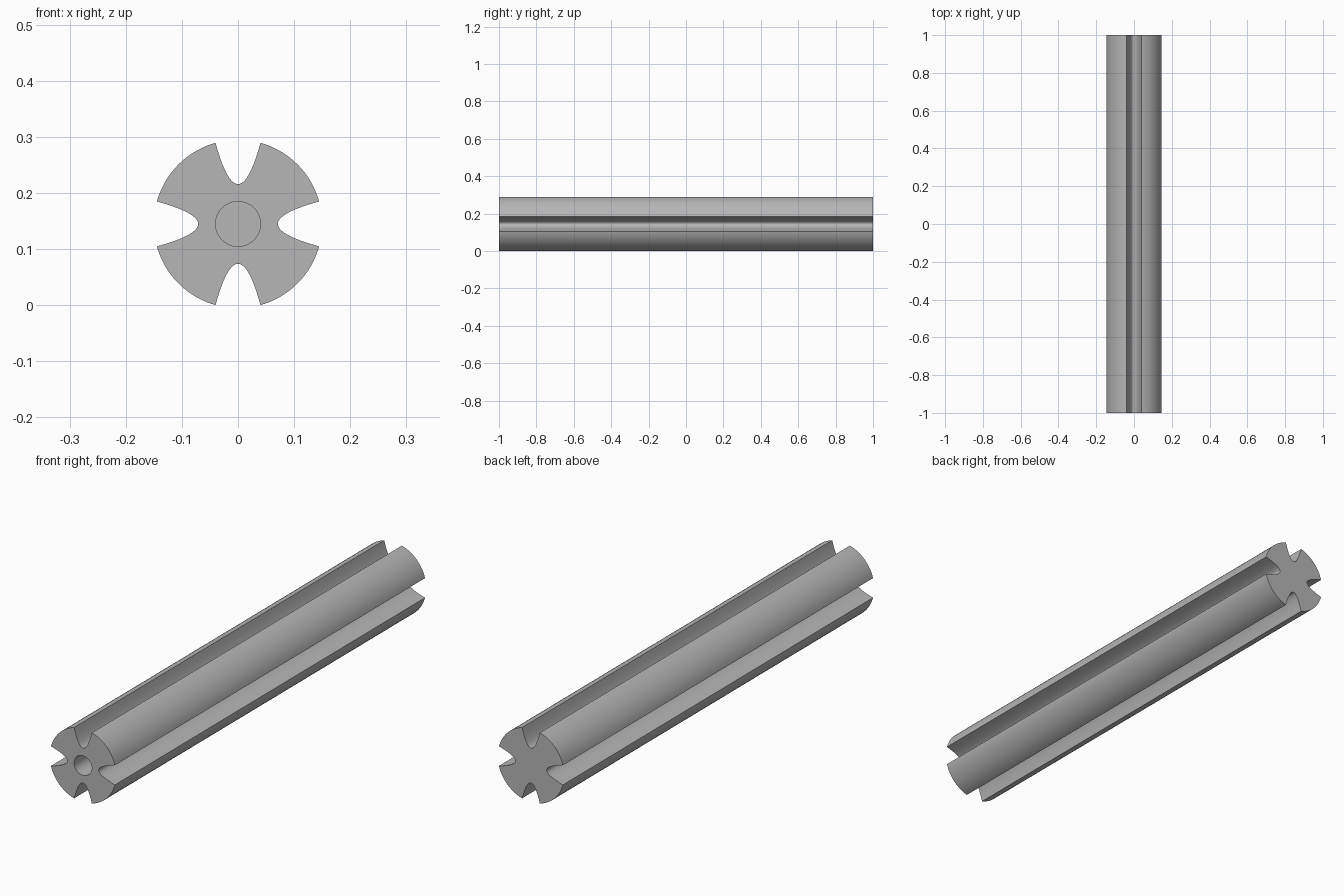
import bpy, bmesh, math
from mathutils import Matrix, Vector

cube = bpy.data.objects.get("Cube")
if cube:
    bpy.data.objects.remove(cube, do_unlink=True)

HALF_LENGTH = 1.0
RADIUS = 0.15
SLOT_HALF = 0.04      # half width of each slot at the rim
SLOT_FLOOR = 0.071    # distance from the axis to the slot floor
BORE_RADIUS = 0.04
BORE_DEPTH = 0.5
RIM = math.sqrt(RADIUS ** 2 - SLOT_HALF ** 2)

# Plain grey metal
metal = bpy.data.materials.new("grey_metal")
metal.use_nodes = True
grey = (0.47, 0.47, 0.47, 1)
metal.diffuse_color = grey
metal.node_tree.nodes["Principled BSDF"].inputs["Base Color"].default_value = grey


def quarter_profile(slot_steps=20, arc_steps=20):
    """One parabolic slot followed by the round rim up to the next slot."""
    pts = []
    for i in range(slot_steps + 1):
        t = 2 * i / slot_steps - 1
        pts.append(Vector((SLOT_HALF * t, SLOT_FLOOR + (RIM - SLOT_FLOOR) * t * t)))
    start = math.atan2(SLOT_HALF, RIM)
    sweep = math.pi / 2 - 2 * start
    for i in range(1, arc_steps):
        a = start + sweep * i / arc_steps
        pts.append(Vector((RADIUS * math.sin(a), RADIUS * math.cos(a))))
    return pts


def ring(bm, pts, y):
    return [bm.verts.new((p.x, y, p.y + RIM)) for p in pts]


def bridge(bm, a, b):
    for i in range(len(a)):
        j = (i + 1) % len(a)
        bm.faces.new((a[i], a[j], b[j], b[i]))


def loop_edges(bm, loop):
    return [bm.edges.get((loop[i - 1], loop[i])) for i in range(len(loop))]


# Cross-section: the quarter repeated around the axis, and the bore circle
quarter = quarter_profile()
section = [Matrix.Rotation(-k * math.pi / 2, 2) @ p for k in range(4) for p in quarter]
circle = [Vector((math.sin(a), math.cos(a))) * BORE_RADIUS
          for a in (math.tau * i / 48 for i in range(48))]

bm = bmesh.new()
# Slotted outer wall and closed back end
front = ring(bm, section, -HALF_LENGTH)
back = ring(bm, section, HALF_LENGTH)
bridge(bm, front, back)
bm.faces.new(back)
# Blind bore
mouth = ring(bm, circle, -HALF_LENGTH)
floor = ring(bm, circle, -HALF_LENGTH + BORE_DEPTH)
bridge(bm, mouth, floor)
bm.faces.new(floor)
# Front end face around the bore
bmesh.ops.triangle_fill(bm, use_beauty=True, normal=(0, -1, 0),
                        edges=loop_edges(bm, front) + loop_edges(bm, mouth))
bmesh.ops.recalc_face_normals(bm, faces=bm.faces)

mesh = bpy.data.meshes.new("slotted_rod")
bm.to_mesh(mesh)
bm.free()
mesh.materials.append(metal)
rod = bpy.data.objects.new("slotted_rod", mesh)
bpy.context.collection.objects.link(rod)

bpy.ops.object.select_all(action="DESELECT")
rod.select_set(True)
bpy.context.view_layer.objects.active = rod
bpy.ops.object.shade_smooth_by_angle(angle=math.radians(35))
